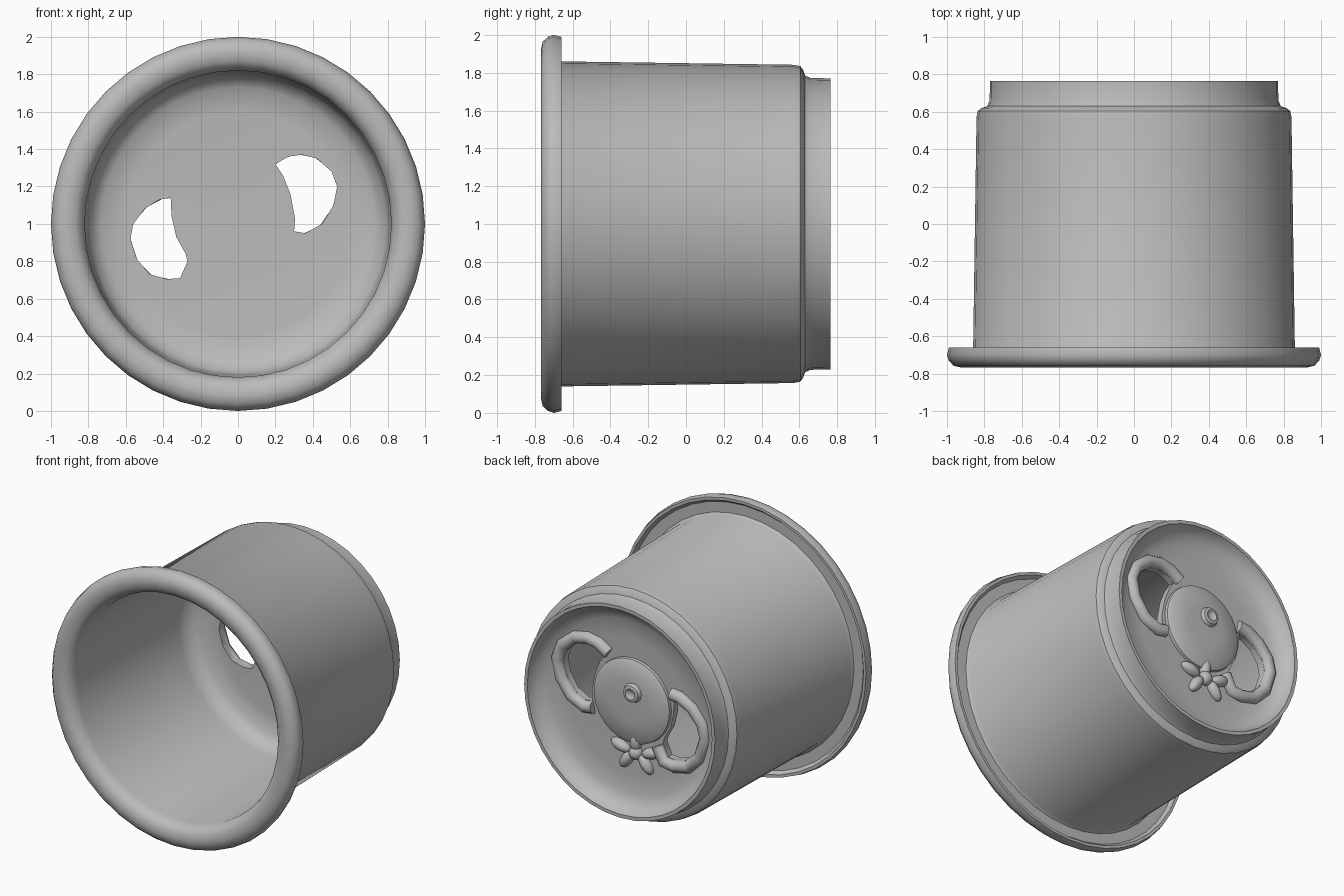
import bpy, bmesh, math
from mathutils import Vector

cube = bpy.data.objects.get("Cube")
if cube:
    bpy.data.objects.remove(cube, do_unlink=True)

grey = bpy.data.materials.new("plain_grey")
grey.use_nodes = True
grey.diffuse_color = (0.5, 0.5, 0.5, 1)
bsdf = grey.node_tree.nodes["Principled BSDF"]
bsdf.inputs["Base Color"].default_value = (0.5, 0.5, 0.5, 1)
bsdf.inputs["Roughness"].default_value = 0.6


def add_object(name, bm):
    bmesh.ops.recalc_face_normals(bm, faces=bm.faces)
    mesh = bpy.data.meshes.new(name)
    bm.to_mesh(mesh)
    bm.free()
    obj = bpy.data.objects.new(name, mesh)
    bpy.context.collection.objects.link(obj)
    mesh.materials.append(grey)
    return obj


def select_only(obj):
    bpy.ops.object.select_all(action='DESELECT')
    obj.select_set(True)
    bpy.context.view_layer.objects.active = obj


def smooth(obj, angle=40):
    select_only(obj)
    bpy.ops.object.shade_smooth_by_angle(angle=math.radians(angle))


def lathe(name, profile, x=0, z=1, sides=40):
    """Turn (radius, y) points about a y-direction axis."""
    bm = bmesh.new()
    rings = []
    for r, y in profile:
        if r == 0:
            rings.append([bm.verts.new((x, y, z))] * sides)
        else:
            turns = [math.tau * i / sides for i in range(sides)]
            rings.append([bm.verts.new((x + r * math.cos(a), y, z + r * math.sin(a)))
                          for a in turns])
    for lower, upper in zip(rings, rings[1:]):
        for i in range(sides):
            j = (i + 1) % sides
            corners = [lower[i], lower[j], upper[j], upper[i]]
            bm.faces.new(list(dict.fromkeys(corners)))
    return add_object(name, bm)


def blob(name, x, y, z, size, tilt=0):
    bm = bmesh.new()
    bmesh.ops.create_uvsphere(bm, u_segments=14, v_segments=8, radius=1)
    obj = add_object(name, bm)
    obj.location = (x, y, z)
    obj.scale = size
    obj.rotation_euler.y = tilt
    smooth(obj)


# Cup: inner floor, inner wall, rolled rim, outer wall, stepped neck, recessed back
shell = lathe("cup_shell", [
    (0, .6), (.6, .6), (.73, .585), (.79, .54), (.81, .46), (.82, -.68),
    (.835, -.73), (.87, -.76), (.92, -.768), (.965, -.758), (.99, -.73),
    (1, -.7), (.99, -.66), (.97, -.66), (.95, -.685), (.875, -.685), (.86, -.66),
    (.842, .57), (.835, .605), (.815, .62), (.785, .63), (.772, .66), (.77, .765),
    (.745, .765), (.735, .735), (.7, .69), (.63, .66), (.5, .65), (0, .65)])

# Outlines of the two crescent openings, outer arc first
left_arc = [(.2, 1.32), (.27, 1.36), (.34, 1.37), (.42, 1.35), (.5, 1.28),
            (.53, 1.2), (.51, 1.1), (.45, 1.0), (.36, .95), (.3, .96)]
left_inner = [(.305, 1.03), (.28, 1.16), (.24, 1.26)]
right_arc = [(-.36, 1.14), (-.42, 1.13), (-.5, 1.08), (-.56, 1.0), (-.575, .92),
             (-.54, .81), (-.47, .73), (-.38, .705), (-.31, .71), (-.27, .8)]
right_inner = [(-.28, .84), (-.33, .93), (-.355, 1.04)]


def cut_opening(outline):
    bm = bmesh.new()
    face = bm.faces.new([bm.verts.new((x, .4, z)) for x, z in outline])
    extruded = bmesh.ops.extrude_face_region(bm, geom=[face])
    moved = [v for v in extruded["geom"] if isinstance(v, bmesh.types.BMVert)]
    bmesh.ops.translate(bm, verts=moved, vec=(0, .6, 0))
    cutter = add_object("opening_cutter", bm)
    cutter.hide_render = True
    mod = shell.modifiers.new("opening", 'BOOLEAN')
    mod.operation = 'DIFFERENCE'
    mod.solver = 'EXACT'
    mod.object = cutter
    select_only(shell)
    bpy.ops.object.modifier_apply(modifier=mod.name)
    bpy.data.objects.remove(cutter, do_unlink=True)


def raised_lip(name, arc):
    """Rounded ridge just outside the outer arc of an opening."""
    radius = .045
    centre = sum((Vector(p) for p in arc), Vector((0, 0))) / len(arc)
    curve = bpy.data.curves.new(name, 'CURVE')
    curve.dimensions = '3D'
    curve.bevel_depth = radius
    curve.bevel_resolution = 3
    curve.use_fill_caps = True
    spline = curve.splines.new('POLY')
    spline.points.add(len(arc) - 1)
    for point, pos in zip(spline.points, arc):
        out = Vector(pos) - centre
        out = Vector(pos) + out.normalized() * radius
        point.co = (out.x, .655, out.y, 1)
    lip = bpy.data.objects.new(name, curve)
    bpy.context.collection.objects.link(lip)
    curve.materials.append(grey)
    select_only(lip)
    bpy.ops.object.convert(target='MESH')
    smooth(bpy.context.view_layer.objects.active, 60)


cut_opening(left_arc + left_inner)
cut_opening(right_arc + right_inner)
smooth(shell)
raised_lip("left_opening_lip", left_arc)
raised_lip("right_opening_lip", right_arc)

# Low round pad between the openings, with a small boss
pad = lathe("centre_pad", [(0, .64), (.31, .64), (.305, .67), (.27, .69), (.15, .7), (0, .7)],
            x=-.03, z=1.05, sides=32)
smooth(pad, 50)
boss = lathe("centre_boss", [(0, .69), (.075, .69), (.06, .725), (.04, .73), (.02, .715), (0, .715)],
             x=-.06, z=1.13, sides=12)
smooth(boss, 50)

# Lumpy knot below the pad
for i in range(5):
    a = math.tau * i / 5 + .3
    blob("knot_lobe", -.06 + .13 * math.cos(a), .655, .68 + .08 * math.sin(a),
         (.08, .045, .04), -a)
blob("knot_centre", -.06, .66, .68, (.05, .05, .05))
